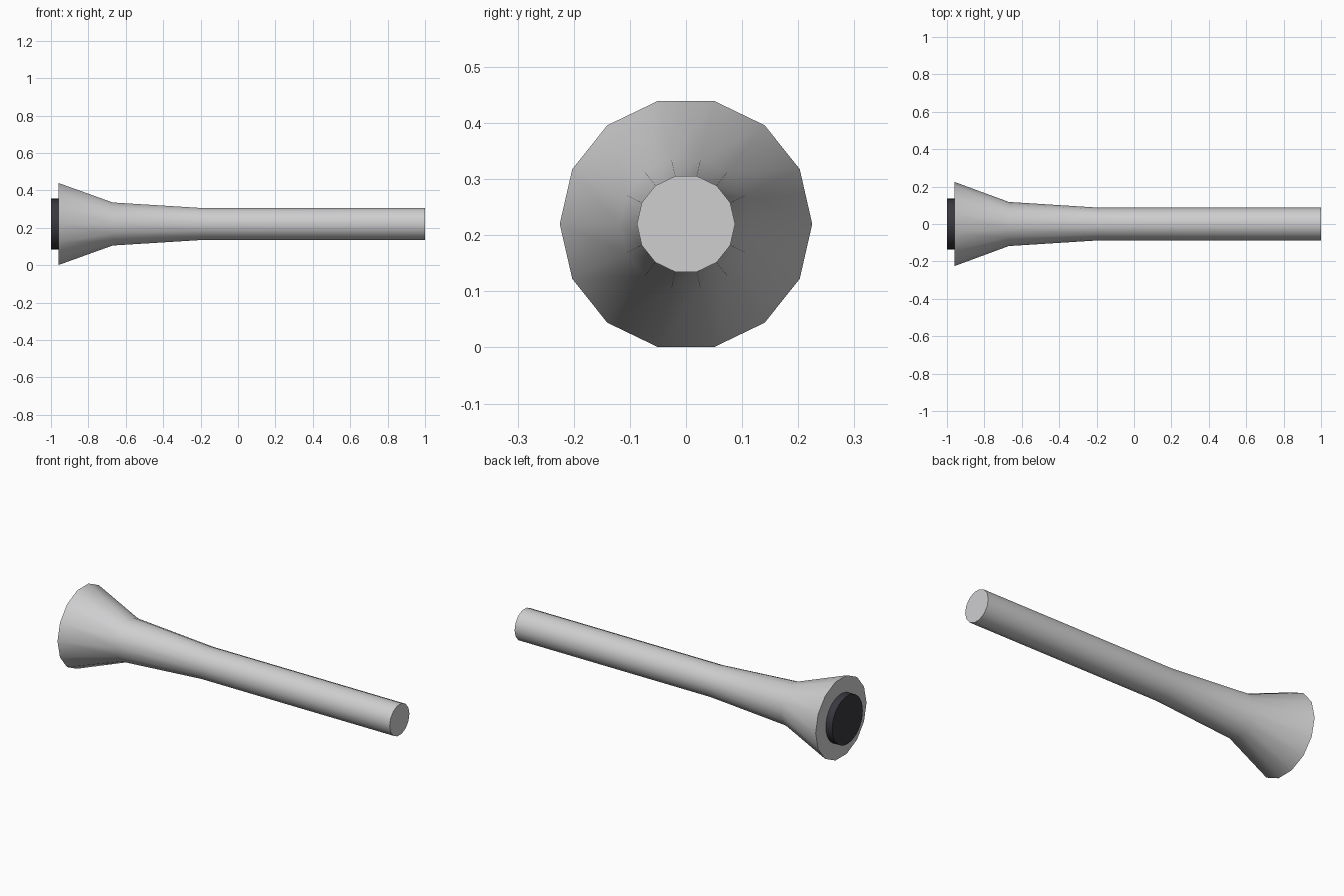
import bpy, bmesh, math

if "Cube" in bpy.data.objects:
    bpy.data.objects.remove(bpy.data.objects["Cube"])

AXIS_Z = 0.22  # height of the long axis


def material(name, colour):
    mat = bpy.data.materials.new(name)
    mat.diffuse_color = (*colour, 1)
    mat.use_nodes = True
    mat.node_tree.nodes["Principled BSDF"].inputs["Base Color"].default_value = mat.diffuse_color
    return mat


def lathe_x(name, profile, sides, mat):
    """Closed solid turned around the long axis from (x, radius) points."""
    bm = bmesh.new()
    rings = []
    for x, r in profile:
        angles = [2 * math.pi * i / sides for i in range(sides)]
        rings.append([bm.verts.new((x, r * math.cos(a), AXIS_Z + r * math.sin(a)))
                      for a in angles])
    for a, b in zip(rings, rings[1:]):
        for i in range(sides):
            j = (i + 1) % sides
            bm.faces.new((a[i], a[j], b[j], b[i]))
    bm.faces.new(rings[0])
    bm.faces.new(rings[-1])
    bmesh.ops.recalc_face_normals(bm, faces=bm.faces)
    mesh = bpy.data.meshes.new(name)
    bm.to_mesh(mesh)
    bm.free()
    mesh.materials.append(mat)
    obj = bpy.data.objects.new(name, mesh)
    bpy.context.collection.objects.link(obj)
    bpy.ops.object.select_all(action='DESELECT')
    obj.select_set(True)
    bpy.context.view_layer.objects.active = obj
    bpy.ops.object.shade_smooth_by_angle(angle=math.radians(30))
    return obj


grey = material("light_grey", (0.62, 0.62, 0.63))
dark = material("dark_grey", (0.04, 0.039, 0.049))

# Flared body with a straight tube
lathe_x("flared_tube", [(-0.96, 0.225), (-0.67, 0.118), (-0.19, 0.0875), (1.0, 0.0875)], 14, grey)

# Dark disc on the wide end
lathe_x("end_disc", [(-1.0, 0.135), (-0.955, 0.135)], 32, dark)
